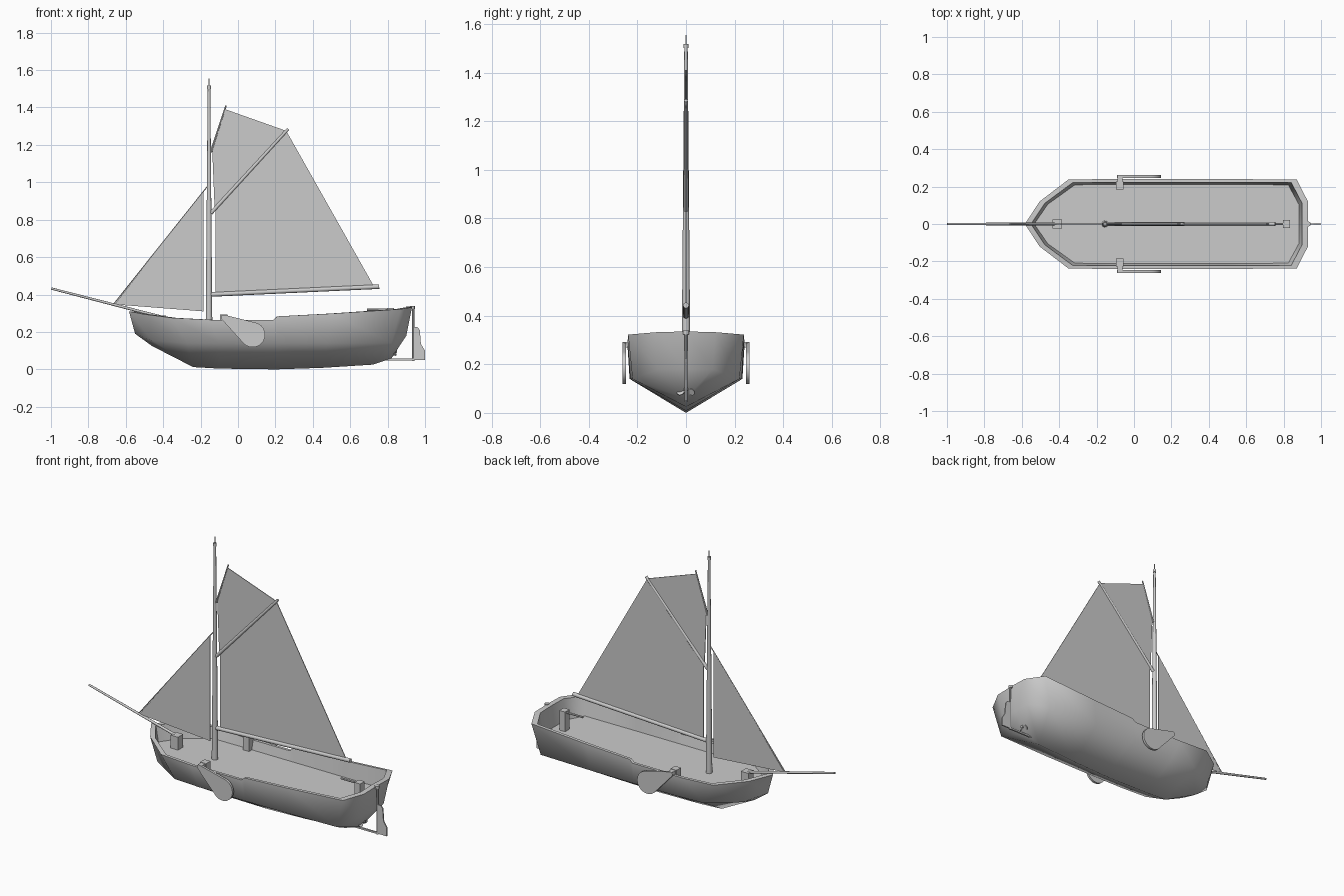
import bpy, bmesh, math
from mathutils import Vector

if "Cube" in bpy.data.objects:
    bpy.data.objects.remove(bpy.data.objects["Cube"])


def finish(bm, name, smooth=None):
    bmesh.ops.remove_doubles(bm, verts=bm.verts, dist=1e-5)
    bmesh.ops.recalc_face_normals(bm, faces=bm.faces)
    me = bpy.data.meshes.new(name)
    bm.to_mesh(me)
    bm.free()
    ob = bpy.data.objects.new(name, me)
    bpy.context.collection.objects.link(ob)
    if smooth:
        bpy.ops.object.select_all(action='DESELECT')
        ob.select_set(True)
        bpy.context.view_layer.objects.active = ob
        bpy.ops.object.shade_smooth_by_angle(angle=math.radians(smooth))
    return ob


def rod(name, a, b, r1, r2=None, n=12):
    a, b = Vector(a), Vector(b)
    bm = bmesh.new()
    bmesh.ops.create_cone(bm, cap_ends=True, segments=n, radius1=r1,
                          radius2=r1 if r2 is None else r2, depth=(b - a).length)
    q = Vector((0, 0, 1)).rotation_difference(b - a)
    for v in bm.verts:
        v.co = q @ v.co + (a + b) / 2
    return finish(bm, name, 40)


def box(name, c, s):
    bm = bmesh.new()
    bmesh.ops.create_cube(bm, size=1)
    for v in bm.verts:
        v.co = Vector([c[i] + v.co[i] * s[i] for i in range(3)])
    return finish(bm, name)


def plate(name, pts, y, t, smooth=None):
    """Flat outline in x-z, given thickness t about y."""
    bm = bmesh.new()
    f = bm.faces.new([bm.verts.new((x, y - t / 2, z)) for x, z in pts])
    ext = bmesh.ops.extrude_face_region(bm, geom=[f])
    for v in ext['geom']:
        if isinstance(v, bmesh.types.BMVert):
            v.co.y += t
    return finish(bm, name, smooth)


# Hull: half stations of rim xyz, chine xyz, keel xz
ST = [(-.583, 0, .31, -.55, 0, .19, -.55, .19),
      (-.505, .12, .295, -.46, .115, .155, -.46, .125),
      (-.35, .238, .275, -.27, .22, .14, -.24, .012),
      (-.15, .24, .265, -.1, .23, .14, -.1, .004),
      (.19, .24, .265, .19, .232, .14, .19, 0),
      (.21, .24, .283, .21, .232, .14, .21, 0),
      (.5, .24, .298, .48, .23, .14, .45, .008),
      (.87, .238, .322, .82, .22, .14, .72, .025),
      (.93, .12, .332, .9, .11, .18, .82, .058),
      (.93, 0, .335, .9, 0, .18, .82, .058)]
DECK = .21
bm = bmesh.new()
cols = []
for s, side in [(s, 1) for s in ST] + [(s, -1) for s in ST[-2:0:-1]]:
    x, y, z = s[:3]
    y *= side
    pts = [(s[6], 0, s[7]), (s[3], s[4] * side, s[5]), (x, y, z),
           (.175 + (x - .175) * .958, y * .93, z),
           (.175 + (x - .175) * .935, y * .88, DECK)]
    cols.append([bm.verts.new(p) for p in pts])
n = len(cols)
for i in range(n):
    a, b = cols[i], cols[(i + 1) % n]
    for k in range(4):
        bm.faces.new((a[k], b[k], b[k + 1], a[k + 1]))
bm.faces.new([c[-1] for c in cols])
finish(bm, "hull", 62)

# Mast, masthead and spars
rod("mast", (-.155, 0, DECK - .01), (-.155, 0, 1.51), .018, .007, 16)
rod("mast_cap", (-.155, 0, 1.5), (-.155, 0, 1.518), .01)
rod("mast_tip", (-.155, 0, 1.51), (-.155, 0, 1.555), .003, n=8)
rod("boom", (-.145, 0, .40), (.755, 0, .442), .012)
rod("gaff", (-.145, 0, .835), (.268, 0, 1.285), .01, .008)
rod("topsail_yard", (-.145, 0, 1.16), (-.064, 0, 1.41), .006, .004, 8)
rod("bowsprit", (-.39, 0, .275), (-.998, 0, .432), .008, .006)
rod("forestay", (-.668, 0, .345), (-.158, 0, .985), .003, n=6)

# Sails
plate("mainsail", [(-.12, .41), (.725, .447), (.258, 1.275), (-.12, .86)], 0, .004)
plate("topsail", [(-.125, .86), (.258, 1.275), (-.067, 1.39), (-.138, 1.18)], 0, .004)
plate("jib", [(-.66, .347), (-.185, .31), (-.185, .955)], 0, .004)

# Deck posts and tiller
box("bow_block", (-.41, 0, .248), (.05, .05, .08))
box("stern_post", (.815, 0, .268), (.038, .042, .122))
rod("tiller", (.69, 0, .318), (.83, 0, .318), .006, n=8)

# Leeboards: teardrop swung down aft, hung from a block on each side
head, foot, r0, r1 = (-.078, .278), (.078, .185), .014, .067
base = math.atan2(foot[1] - head[1], foot[0] - head[0])
outline = []
for c, r, start in ((foot, r1, -90 - 20), (head, r0, 110)):
    span = 220 if c is foot else 140
    m = 20 if c is foot else 6
    for i in range(m + 1):
        a = base + math.radians(start + span * i / m)
        outline.append((c[0] + r * math.cos(a), c[1] + r * math.sin(a)))
for side, tag in ((1, "left"), (-1, "right")):
    plate("leeboard_" + tag, outline, side * .254, .014, 40)
    box("leeboard_block_" + tag, (-.075, side * .205, .248), (.04, .042, .09))
    box("leeboard_arm_" + tag, (-.075, side * .235, .28), (.028, .04, .022))

# Rudder, its post and skeg
rod("rudder_post", (.937, 0, .045), (.937, 0, .325), .006, n=8)
rod("rudder_head", (.932, 0, .322), (.932, 0, .338), .013)
plate("rudder", [(.94, .05), (1, .05), (1, .1), (.978, .135), (.972, .21),
                 (.96, .225), (.94, .225)], 0, .008)
box("skeg", (.825, 0, .052), (.23, .01, .01))

# Propeller
rod("propeller_shaft", (.77, 0, .098), (.85, 0, .098), .009)
bm = bmesh.new()
for k in range(3):
    a = math.radians(90 + 120 * k)
    rad = Vector((0, math.cos(a), math.sin(a)))
    tan = Vector((.6, -math.sin(a) * .8, math.cos(a) * .8))
    nor = rad.cross(tan).normalized() * .002
    rows = []
    for s in (-1, 1):
        rows.append([bm.verts.new(Vector((.838, 0, .098)) + rad * d + tan * w + nor * s)
                     for d, w in ((.005, -.005), (.022, -.015), (.036, -.011), (.041, 0),
                                  (.036, .011), (.022, .015), (.005, .005))])
    bm.faces.new(rows[0])
    bm.faces.new(rows[1][::-1])
    for i in range(7):
        j = (i + 1) % 7
        bm.faces.new((rows[0][i], rows[0][j], rows[1][j], rows[1][i]))
finish(bm, "propeller_blades")
